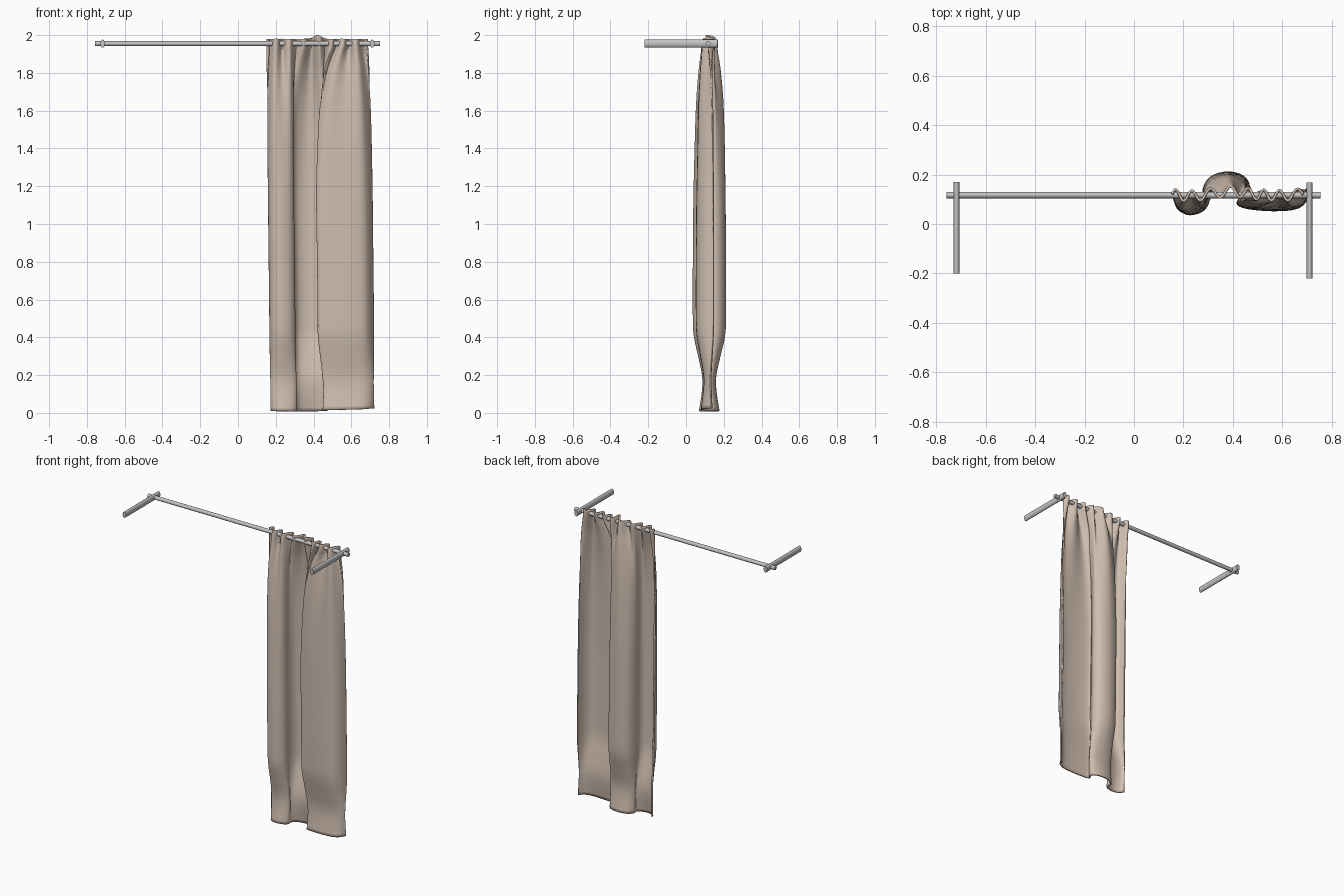
import bpy, bmesh, math
from mathutils import Vector

if "Cube" in bpy.data.objects:
    bpy.data.objects.remove(bpy.data.objects["Cube"])


def material(name, rgb):
    m = bpy.data.materials.new(name)
    m.diffuse_color = (*rgb, 1)
    m.use_nodes = True
    m.node_tree.nodes["Principled BSDF"].inputs["Base Color"].default_value = m.diffuse_color
    return m


CLOTH = material("beige cloth", (0.62, 0.51, 0.43))
METAL = material("grey metal", (0.55, 0.55, 0.56))


def spline(points, steps):
    """Catmull-Rom curve through points of any dimension."""
    p = [points[0]] + list(points) + [points[-1]]
    out = []
    for i in range(1, len(p) - 2):
        for s in range(steps):
            t = s / steps
            out.append([0.5 * (2 * b + (c - a) * t + (2 * a - 5 * b + 4 * c - d) * t * t
                               + (3 * b - a - 3 * c + d) * t ** 3)
                        for a, b, c, d in zip(*p[i - 1:i + 3])])
    out.append(list(points[-1]))
    return out


def finish(name, bm, mat):
    bmesh.ops.recalc_face_normals(bm, faces=bm.faces)
    me = bpy.data.meshes.new(name)
    bm.to_mesh(me)
    bm.free()
    me.materials.append(mat)
    ob = bpy.data.objects.new(name, me)
    bpy.context.collection.objects.link(ob)
    bpy.ops.object.select_all(action='DESELECT')
    ob.select_set(True)
    bpy.context.view_layer.objects.active = ob
    return ob


def bar(name, start, end, rx, rz, sides=24):
    """Bar with an elliptical section running from start to end."""
    start, end = Vector(start), Vector(end)
    axis = (end - start).normalized()
    side = axis.cross(Vector((0, 0, 1)))
    bm = bmesh.new()
    rings = []
    for c in (start, end):
        rings.append([bm.verts.new(c + side * rx * math.cos(2 * math.pi * i / sides)
                                   + Vector((0, 0, rz * math.sin(2 * math.pi * i / sides))))
                      for i in range(sides)])
        bm.faces.new(rings[-1])
    for i in range(sides):
        j = (i + 1) % sides
        bm.faces.new((rings[0][i], rings[0][j], rings[1][j], rings[1][i]))
    finish(name, bm, METAL)
    bpy.ops.object.shade_smooth_by_angle(angle=math.radians(40))


# Rod and the two wall brackets
ROD_Y, ROD_Z = 0.117, 1.955
bar("rod", (-0.757, ROD_Y, ROD_Z), (0.753, ROD_Y, ROD_Z), 0.013, 0.013)
bar("left_bracket", (-0.717, -0.20, ROD_Z), (-0.717, 0.17, ROD_Z), 0.0125, 0.021)
bar("right_bracket", (0.71, -0.22, ROD_Z), (0.71, 0.168, ROD_Z), 0.0125, 0.021)

# Plan of the folds at half height: front bulge, back bulge, wide front bulge
plan = spline([(0.155, 0.11), (0.17, 0.065), (0.21, 0.044), (0.26, 0.058), (0.283, 0.092),
               (0.274, 0.14), (0.30, 0.19), (0.36, 0.21), (0.42, 0.197), (0.447, 0.16),
               (0.43, 0.118), (0.412, 0.085), (0.45, 0.068), (0.55, 0.06), (0.64, 0.068),
               (0.68, 0.10), (0.70, 0.15)], 9)
# Rows: height, fold depth, sideways overlap of the folds, pleat strength
rows = spline([(1.98, 0.1, 0, 1), (1.94, 0.2, 0.05, 1), (1.9, 0.3, 0.2, 0.85),
               (1.8, 0.55, 0.5, 0.55), (1.6, 0.8, 0.8, 0.25), (1.2, 0.95, 1, 0.04),
               (0.8, 1, 1, 0), (0.5, 1, 1, 0), (0.4, 0.92, 1, 0), (0.3, 0.65, 0.9, 0),
               (0.2, 0.4, 0.8, 0), (0.12, 0.4, 0.75, 0), (0.01, 0.6, 0.8, 0)], 4)

# Curtain sheet, gathered on the rod and loosely folded below
bm = bmesh.new()
grid = []
for z, depth, overlap, pleat in rows:
    line = []
    for i, (px, py) in enumerate(plan):
        u = i / (len(plan) - 1)
        flat_x = 0.155 + 0.53 * u
        x = flat_x + (px - flat_x) * overlap + 0.022 * (1 - z / 1.98) - 0.001
        wave = math.sin(2 * math.pi * 7.5 * u + 0.8 * math.sin(9 * u))
        y = 0.122 + (py - 0.125) * depth + 0.021 * pleat * wave
        hem = max(0, 1 - z / 0.3)
        top = max(0, (z - 1.9) / 0.08)
        dz = hem * (0.015 * u * u - 0.004 * math.sin(math.pi * u))
        dz += top * 0.02 * math.exp(-((x - 0.42) / 0.025) ** 2)
        line.append(bm.verts.new((x, y, z + dz)))
    grid.append(line)
for a, b in zip(grid, grid[1:]):
    for i in range(len(plan) - 1):
        bm.faces.new((a[i], b[i], b[i + 1], a[i + 1]))
curtain = finish("curtain", bm, CLOTH)
bpy.ops.object.shade_smooth_by_angle(angle=math.radians(50))
thick = curtain.modifiers.new("thickness", 'SOLIDIFY')
thick.thickness = 0.01
thick.offset = 0
